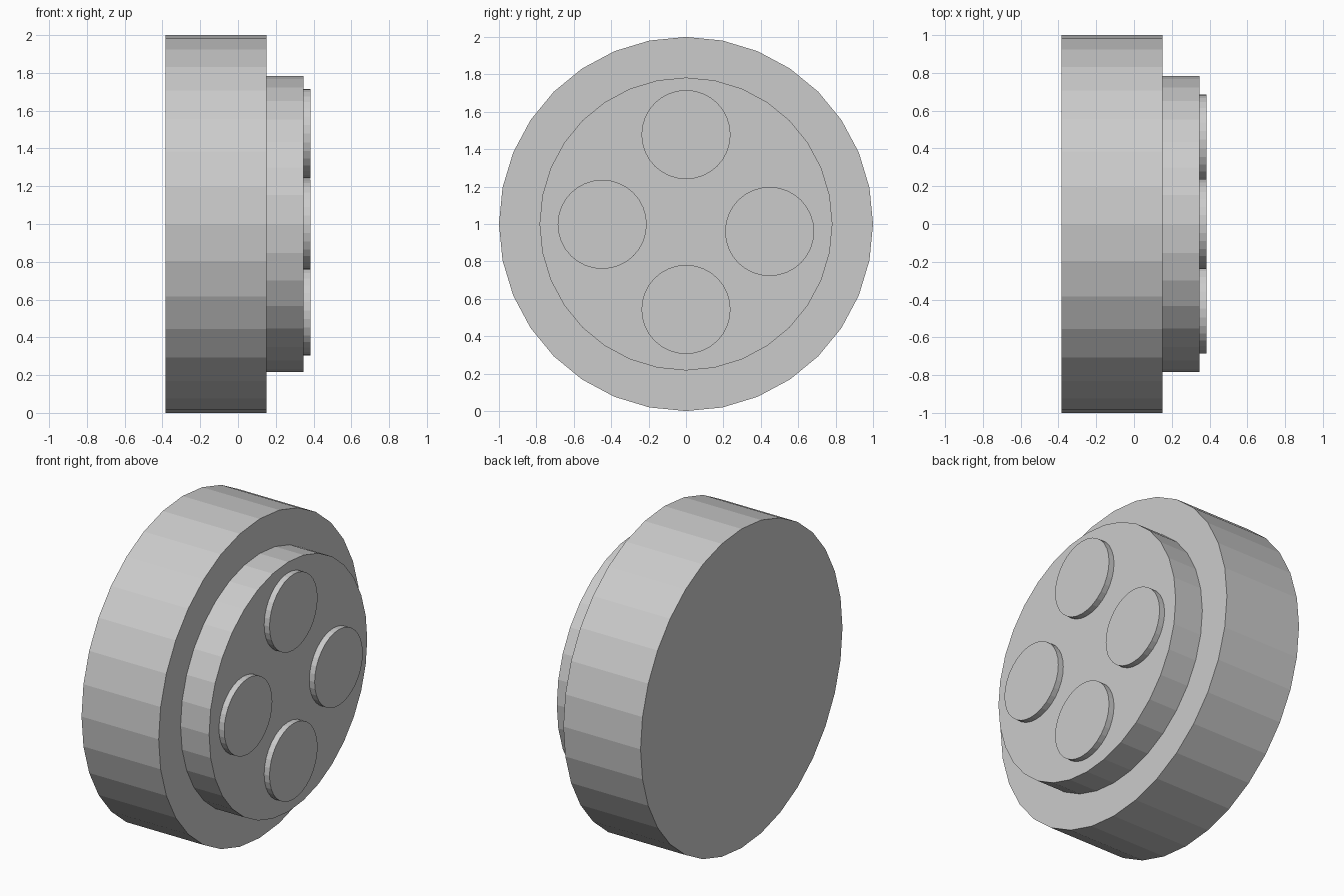
import bpy
import math

if "Cube" in bpy.data.objects:
    bpy.data.objects.remove(bpy.data.objects["Cube"])

grey = bpy.data.materials.new("light grey")
grey.diffuse_color = (0.6, 0.6, 0.6, 1)
grey.use_nodes = True
grey.node_tree.nodes["Principled BSDF"].inputs["Base Color"].default_value = grey.diffuse_color


def disc(name, x0, x1, radius, y=0.0, z=1.0, sides=32):
    """Flat-faced cylinder lying along x, from x0 to x1."""
    bpy.ops.mesh.primitive_cylinder_add(
        vertices=sides, radius=radius, depth=x1 - x0,
        location=((x0 + x1) / 2, y, z), rotation=(0, math.pi / 2, 0))
    ob = bpy.context.object
    ob.name = name
    ob.data.materials.append(grey)
    return ob


# Wide base and raised step
disc("base_disc", -0.385, 0.15, 1.0)
disc("raised_disc", 0.15, 0.348, 0.783)

# Four round studs on the raised face
studs = {"top": (0, 1.478), "bottom": (0, 0.543),
         "left": (-0.448, 0.998), "right": (0.447, 0.96)}
for side, (y, z) in studs.items():
    disc(side + "_stud", 0.348, 0.385, 0.238, y, z)
